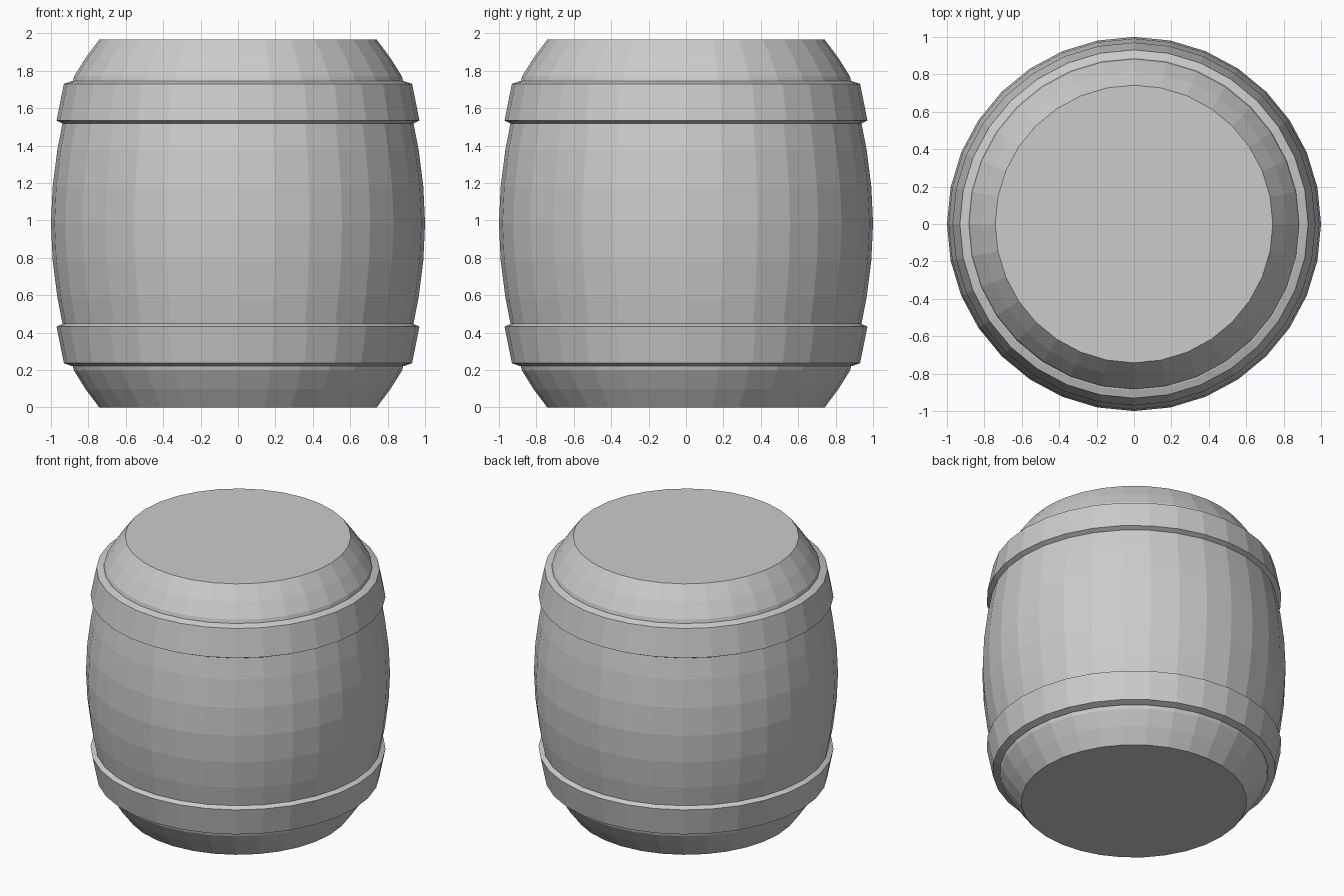
import bpy, bmesh
from math import sin, cos, pi

if "Cube" in bpy.data.objects:
    bpy.data.objects.remove(bpy.data.objects["Cube"])

SIDES = 32
HEIGHT = 1.966


def lathe(name, profile, closed=False):
    """Revolve (radius, z) points about z; cap the ends or close the loop."""
    bm = bmesh.new()
    rings = [[bm.verts.new((r * cos(2 * pi * i / SIDES), r * sin(2 * pi * i / SIDES), z))
              for i in range(SIDES)] for r, z in profile]
    pairs = list(zip(rings, rings[1:]))
    if closed:
        pairs.append((rings[-1], rings[0]))
    else:
        bm.faces.new(rings[0])
        bm.faces.new(rings[-1])
    for a, b in pairs:
        for i in range(SIDES):
            j = (i + 1) % SIDES
            bm.faces.new((a[i], a[j], b[j], b[i]))
    bmesh.ops.recalc_face_normals(bm, faces=bm.faces)
    mesh = bpy.data.meshes.new(name)
    bm.to_mesh(mesh)
    bm.free()
    obj = bpy.data.objects.new(name, mesh)
    bpy.context.collection.objects.link(obj)
    return obj


def flip(profile):
    return [(r, HEIGHT - z) for r, z in reversed(profile)]


# Bulging body, symmetric about its middle
lower = [(0.742, 0), (0.815, 0.098), (0.877, 0.197), (0.928, 0.393),
         (0.966, 0.59), (0.991, 0.786)]
lathe("barrel_body", lower + [(1.0, HEIGHT / 2)] + flip(lower))

# Hoops: both widen towards the middle
hoop = [(0.87, 0.222), (0.89, 0.222), (0.931, 0.236), (0.97, 0.432),
        (0.936, 0.449), (0.90, 0.449)]
lathe("lower_hoop", hoop, closed=True)
lathe("upper_hoop", flip(hoop), closed=True)
